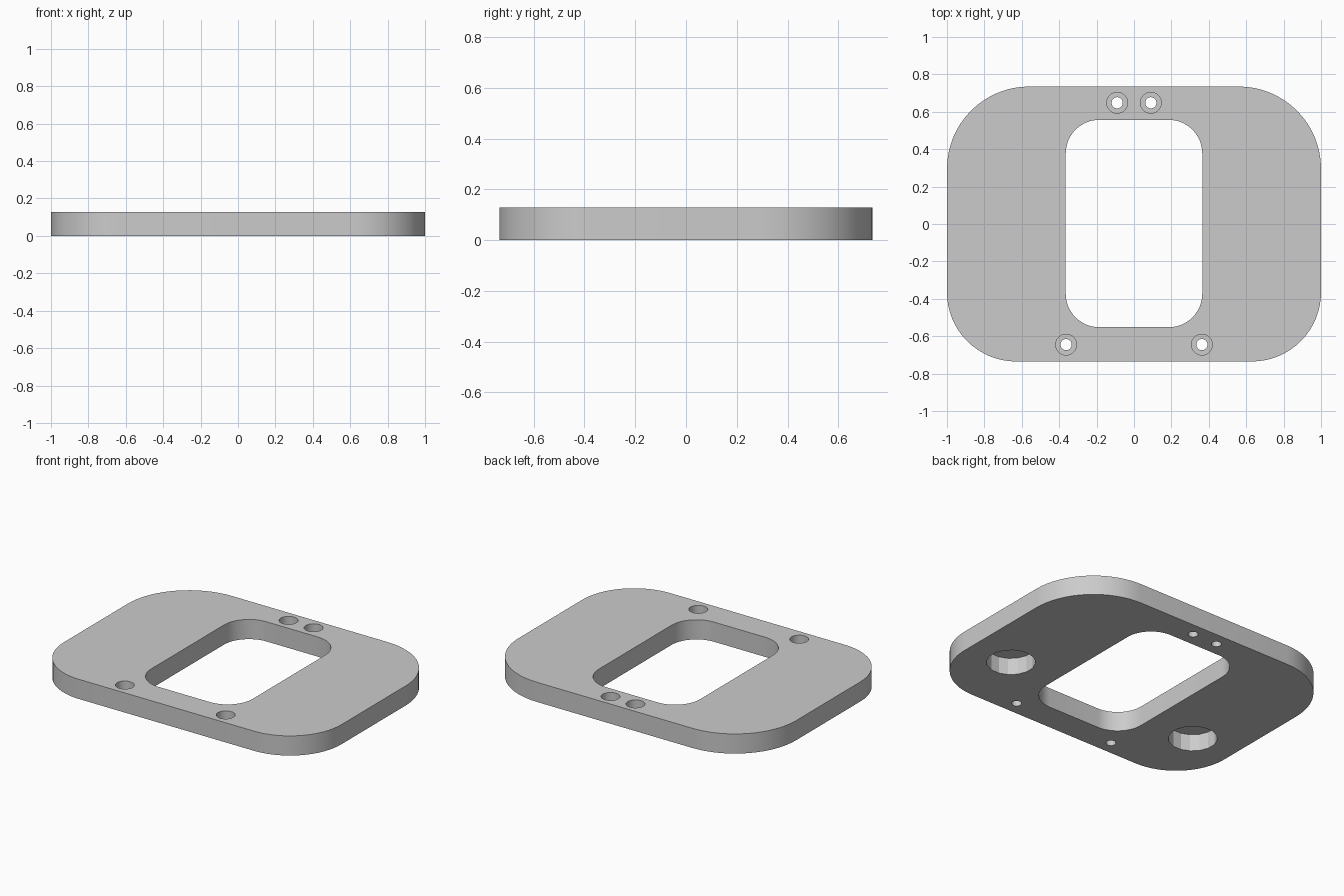
import bpy
import bmesh
from math import cos, sin, pi, radians

cube = bpy.data.objects.get("Cube")
if cube:
    bpy.data.objects.remove(cube, do_unlink=True)

THICK = 0.128

grey = bpy.data.materials.new("plain grey")
grey.use_nodes = True
colour = (0.6, 0.6, 0.6, 1)
grey.diffuse_color = colour
grey.node_tree.nodes["Principled BSDF"].inputs["Base Color"].default_value = colour


def rounded_outline(half_x, y_min, y_max, r_front, r_back, steps=16):
    """Counter-clockwise rounded rectangle, with front and back corner radii."""
    corners = [(1, y_max, r_back), (-1, y_max, r_back),
               (-1, y_min, r_front), (1, y_min, r_front)]
    points = []
    for i, (side, y, r) in enumerate(corners):
        cx = side * (half_x - r)
        cy = y - r if y == y_max else y + r
        for k in range(steps + 1):
            a = (i + k / steps) * pi / 2
            points.append((cx + r * cos(a), cy + r * sin(a)))
    return points


def circle(x, y, r, sides):
    return [(x + r * cos(2 * pi * (k + 0.5) / sides),
             y + r * sin(2 * pi * (k + 0.5) / sides)) for k in range(sides)]


def prism(name, outline, z0, z1):
    bm = bmesh.new()
    base = bm.faces.new([bm.verts.new((x, y, z0)) for x, y in outline])
    top = bmesh.ops.extrude_face_region(bm, geom=[base])["geom"]
    verts = [v for v in top if isinstance(v, bmesh.types.BMVert)]
    bmesh.ops.translate(bm, verts=verts, vec=(0, 0, z1 - z0))
    bmesh.ops.recalc_face_normals(bm, faces=bm.faces)
    mesh = bpy.data.meshes.new(name)
    bm.to_mesh(mesh)
    bm.free()
    mesh.materials.append(grey)
    obj = bpy.data.objects.new(name, mesh)
    bpy.context.collection.objects.link(obj)
    return obj


def cut(target, outline, z0, z1):
    cutter = prism("cutter", outline, z0, z1)
    cutter.hide_render = True
    mod = target.modifiers.new("cut", "BOOLEAN")
    mod.operation = "DIFFERENCE"
    mod.solver = "EXACT"
    mod.object = cutter
    bpy.context.view_layer.objects.active = target
    bpy.ops.object.modifier_apply(modifier=mod.name)
    bpy.data.objects.remove(cutter, do_unlink=True)


# Rounded plate with a central window
plate = prism("mounting_plate", rounded_outline(1, -0.735, 0.735, 0.37, 0.44), 0, THICK)
cut(plate, rounded_outline(0.365, -0.552, 0.557, 0.18, 0.18), -0.1, 0.3)

# Counterbored screw holes, and blind round pockets underneath
for side in (-1, 1):
    for x, y in ((0.09, 0.648), (0.363, -0.645)):
        cut(plate, circle(side * x, y, 0.056, 24), THICK - 0.08, 0.3)
        cut(plate, circle(side * x, y, 0.03, 24), -0.1, 0.3)
    cut(plate, circle(side * 0.7, -0.295, 0.145, 16), -0.1, 0.11)

# Smooth round corners, crisp rims
bpy.ops.object.select_all(action="DESELECT")
plate.select_set(True)
bpy.context.view_layer.objects.active = plate
bpy.ops.object.shade_smooth_by_angle(angle=radians(20))
